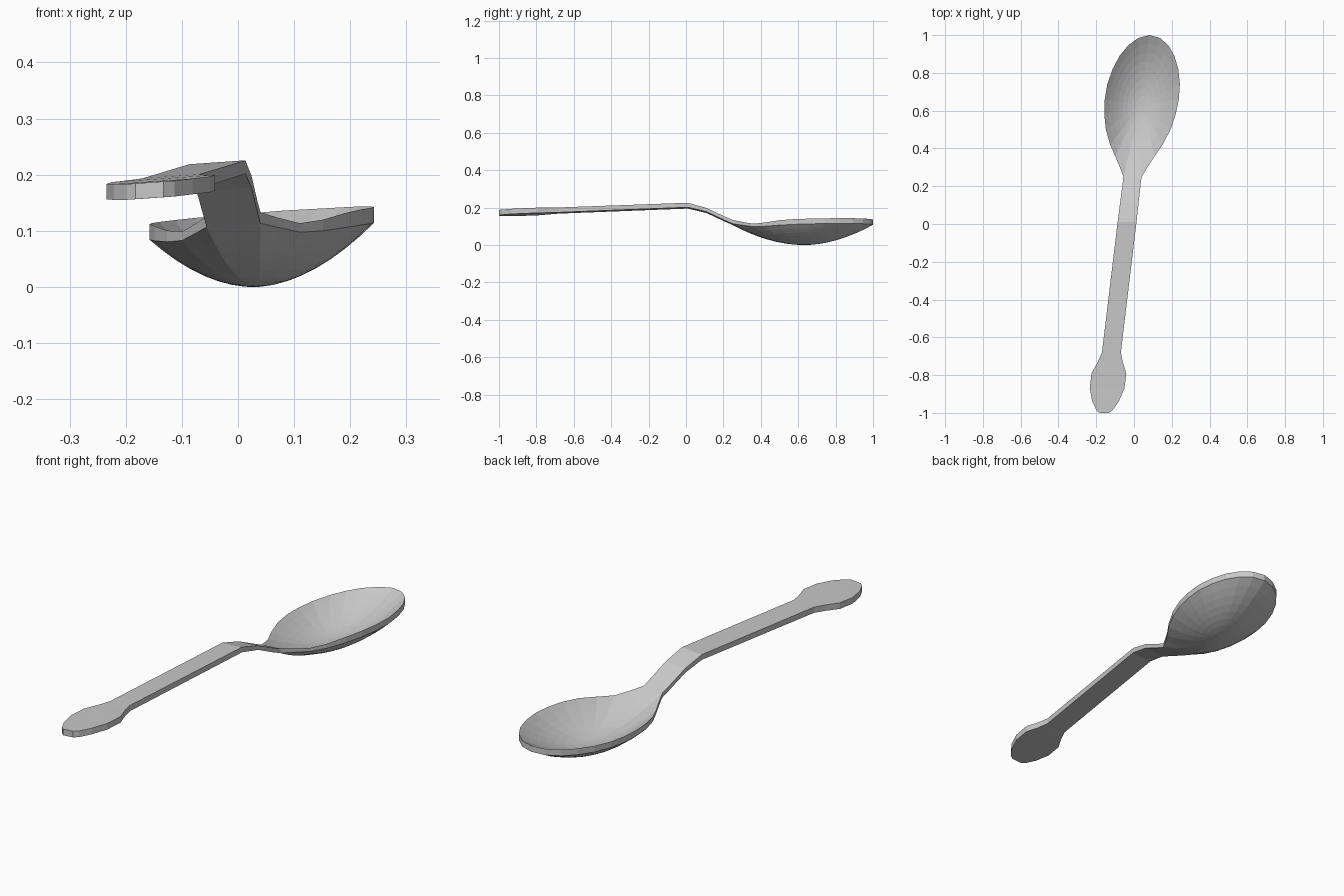
import bpy
import bmesh

cube = bpy.data.objects.get("Cube")
if cube:
    bpy.data.objects.remove(cube)

# One plain metal colour
steel = bpy.data.materials.new("grey metal")
steel.use_nodes = True
colour = (0.58, 0.58, 0.58, 1)
steel.diffuse_color = colour
steel.node_tree.nodes["Principled BSDF"].inputs["Base Color"].default_value = colour


def place(u, y, z):
    """Skew the long axis and roll the spoon slightly to its left."""
    return (u + 0.12 * y - 0.038, y, max(z + 0.07 * u, 0))


def finish(name, bm):
    bmesh.ops.recalc_face_normals(bm, faces=bm.faces)
    mesh = bpy.data.meshes.new(name)
    bm.to_mesh(mesh)
    bm.free()
    mesh.materials.append(steel)
    obj = bpy.data.objects.new(name, mesh)
    bpy.context.collection.objects.link(obj)
    return obj


# Handle: rectangular section lofted along y (y, half width, top, thickness)
handle_stations = [
    (-1.0, 0.025, 0.186, 0.028), (-0.985, 0.043, 0.186, 0.028),
    (-0.94, 0.07, 0.188, 0.028), (-0.87, 0.092, 0.19, 0.028),
    (-0.79, 0.092, 0.193, 0.028), (-0.73, 0.066, 0.195, 0.027),
    (-0.68, 0.05, 0.197, 0.026), (0.01, 0.05, 0.222, 0.024),
    (0.11, 0.049, 0.194, 0.02), (0.21, 0.048, 0.147, 0.02),
    (0.25, 0.048, 0.13, 0.02),
]
bm = bmesh.new()
rows = []
for y, w, top, thick in handle_stations:
    corners = [(-w, top), (w, top), (w, top - thick), (-w, top - thick)]
    rows.append([bm.verts.new(place(u, y, z)) for u, z in corners])
for a, b in zip(rows, rows[1:]):
    for i in range(4):
        j = (i + 1) % 4
        bm.faces.new((a[i], a[j], b[j], b[i]))
bm.faces.new(rows[0])
finish("handle", bm)

# Bowl rim, mirrored about the axis (y, half width, top, thickness)
rim_half = [
    (0.25, 0.048, 0.13, 0.02), (0.3, 0.073, 0.118, 0.017),
    (0.36, 0.105, 0.106, 0.016), (0.42, 0.139, 0.11, 0.02),
    (0.5, 0.171, 0.12, 0.026), (0.58, 0.189, 0.125, 0.028),
    (0.66, 0.196, 0.127, 0.028), (0.74, 0.192, 0.129, 0.028),
    (0.82, 0.174, 0.131, 0.028), (0.89, 0.145, 0.133, 0.028),
    (0.945, 0.107, 0.134, 0.028), (0.985, 0.057, 0.135, 0.028),
]
rim = [(w, y, z, t) for y, w, z, t in rim_half]
rim += [(0, 1.0, 0.136, 0.028)]
rim += [(-w, y, z, t) for y, w, z, t in reversed(rim_half)]
CENTRE_Y = 0.63
FLOOR = 0.024
RINGS = 8
count = len(rim)

bm = bmesh.new()


def shell(floor, is_outer):
    """Concentric rings from the floor centre up to the rim."""
    centre = bm.verts.new(place(0, CENTRE_Y, floor))
    previous = None
    for k in range(1, RINGS + 1):
        f = k / RINGS
        ring = []
        for u, y, top, thick in rim:
            edge = top - thick if is_outer else top
            z = floor + (edge - floor) * f ** 1.9
            ring.append(bm.verts.new(place(u * f, CENTRE_Y + (y - CENTRE_Y) * f, z)))
        for i in range(count):
            j = (i + 1) % count
            if previous:
                bm.faces.new((previous[i], previous[j], ring[j], ring[i]))
            else:
                bm.faces.new((centre, ring[j], ring[i]))
        previous = ring
    return previous


inner = shell(FLOOR, False)
outer = shell(0, True)
# Rim wall, left open where the bowl meets the handle
for i in range(count - 1):
    bm.faces.new((inner[i], inner[i + 1], outer[i + 1], outer[i]))
finish("bowl", bm)
